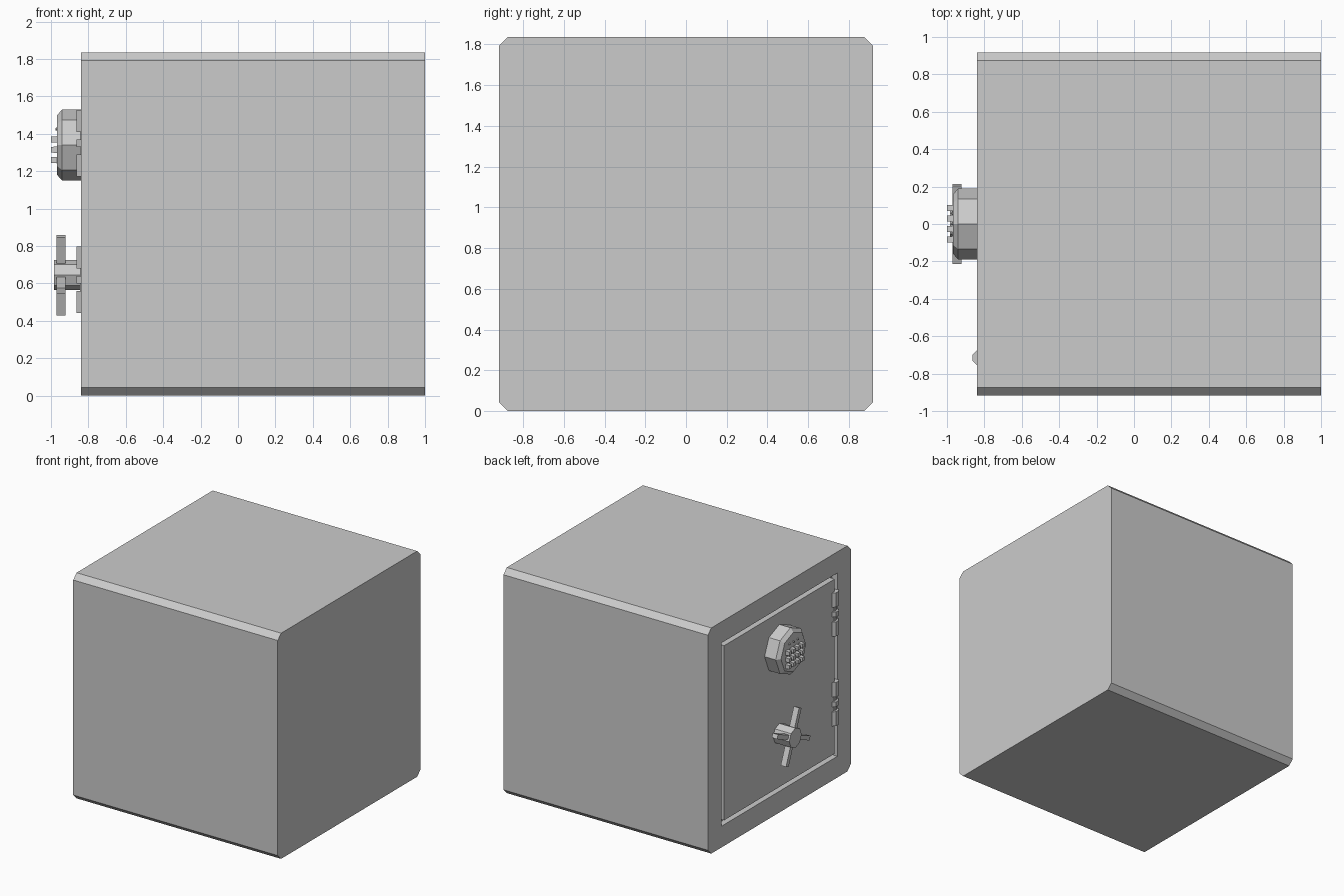
import bpy, bmesh
from math import radians, sin, cos, pi

if "Cube" in bpy.data.objects:
    bpy.data.objects.remove(bpy.data.objects["Cube"])

FRONT = -0.84   # plane of the door side, which faces -x
MID = 0.9175    # half the height and half the width of the body


def make(name, bm):
    bmesh.ops.recalc_face_normals(bm, faces=bm.faces)
    mesh = bpy.data.meshes.new(name)
    bm.to_mesh(mesh)
    bm.free()
    obj = bpy.data.objects.new(name, mesh)
    bpy.context.collection.objects.link(obj)
    return obj


def loft(name, sections, loc=(0, 0, 0)):
    """Closed solid through rings of equal point count."""
    bm = bmesh.new()
    rings = [[bm.verts.new(p) for p in s] for s in sections]
    for a, b in zip(rings, rings[1:]):
        for i in range(len(a)):
            j = (i + 1) % len(a)
            bm.faces.new((a[i], a[j], b[j], b[i]))
    bm.faces.new(rings[0])
    bm.faces.new(rings[-1])
    obj = make(name, bm)
    obj.location = loc
    return obj


def ring_x(x, r, n=8):
    return [(x, r * cos(2 * pi * i / n), r * sin(2 * pi * i / n)) for i in range(n)]


def ring_z(z, r, n=8):
    return [(r * cos(2 * pi * (i + .5) / n), r * sin(2 * pi * (i + .5) / n), z) for i in range(n)]


def rect_x(x, y, z):
    return [(x, -y, -z), (x, y, -z), (x, y, z), (x, -y, z)]


# Body: square with cut corners, extruded along x
c = MID - 0.043
outline = [(MID, c), (c, MID), (-c, MID), (-MID, c),
           (-MID, -c), (-c, -MID), (c, -MID), (MID, -c)]
body = loft("safe_body", [[(x, y, z) for y, z in outline] for x in (FRONT, 1.0)], (0, 0, MID))

# Door recess cut into the body
cutter = loft("door_recess_cutter", [rect_x(x, 0.745, 0.745) for x in (FRONT - 0.1, FRONT + 0.05)],
              (0, 0, MID))
cutter.hide_render = True
mod = body.modifiers.new("door_recess", 'BOOLEAN')
mod.object = cutter
mod.operation = 'DIFFERENCE'
mod.solver = 'EXACT'
bpy.context.view_layer.objects.active = body
bpy.ops.object.modifier_apply(modifier=mod.name)
bpy.data.objects.remove(cutter)

# Door, flush with the body and surrounded by a narrow gap
loft("door", [rect_x(x, 0.71, 0.71) for x in (FRONT, FRONT + 0.06)], (0, 0, MID))

# Keypad housing
KZ = 1.34
loft("keypad_housing", [ring_x(FRONT + 0.01, 0.19), ring_x(-0.94, 0.19), ring_x(-0.967, 0.16)],
     (0, 0, KZ))

# Keypad buttons, 4 across and 3 down
for row, z in enumerate((1.37, 1.315, 1.26)):
    for col in range(4):
        loft(f"button_{row}_{col}", [rect_x(-0.96, 0.018, 0.018), rect_x(-1.0, 0.015, 0.015)],
             (0, 0.0855 - 0.056 * col, z))

# Indicator lights above the buttons
for i, y in enumerate((-0.052, 0.002, 0.056)):
    loft(f"indicator_{i}", [ring_x(-0.96, 0.009), ring_x(-0.977, 0.007)], (0, y, 1.425))

# Handle hub and its four spokes
HZ = 0.645
loft("handle_hub", [ring_x(FRONT + 0.01, 0.08), ring_x(-0.985, 0.08)], (0, 0, HZ))
for i in range(4):
    w = 0.0175
    spoke = loft(f"handle_spoke_{i}",
                 [[(x, y, z) for x, y in ((-0.97, -w), (-0.922, -w), (-0.922, w), (-0.97, w))]
                  for z in (0.04, 0.225)], (0, 0, HZ))
    spoke.rotation_euler.x = radians(22 + 90 * i)

# Hinges: two long knuckles, a short one between, and a pin
for tag, hz in (("upper", 1.35), ("lower", 0.62)):
    at = (-0.8215, -0.715, hz)
    for part, z0, z1 in (("top", 0.06, 0.177), ("middle", -0.02, 0.02), ("bottom", -0.177, -0.06)):
        loft(f"{tag}_hinge_{part}", [ring_z(z0, 0.045), ring_z(z1, 0.045)], at)
    loft(f"{tag}_hinge_pin", [ring_z(-0.1, 0.025), ring_z(0.1, 0.025)], at)
